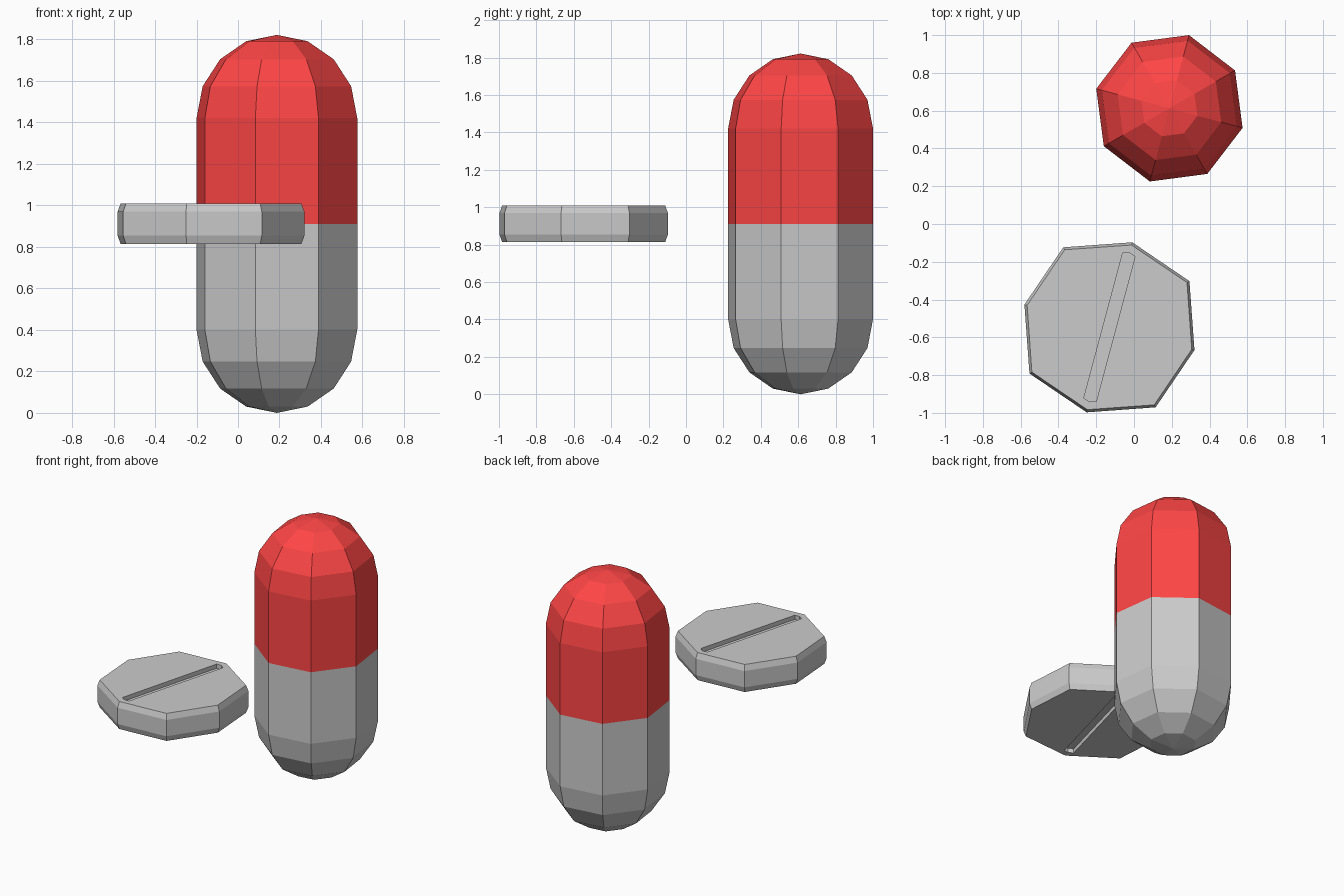
import bpy, bmesh
from math import sin, cos, radians

if "Cube" in bpy.data.objects:
    bpy.data.objects.remove(bpy.data.objects["Cube"])


def polygon(radii, n=8, start=30):
    """n-sided outline; radii repeat around the ring."""
    return [(radii[i % len(radii)] * cos(radians(start + 360 / n * i)),
             radii[i % len(radii)] * sin(radians(start + 360 / n * i))) for i in range(n)]


def skin(bm, rings, cap_start=True, cap_end=True):
    """Join equal-length rings (or single-point poles) with faces."""
    vs = [[bm.verts.new(p) for p in r] for r in rings]
    for a, b in zip(vs, vs[1:]):
        n = max(len(a), len(b))
        for i in range(n):
            j = (i + 1) % n
            if len(a) == 1:
                bm.faces.new((a[0], b[j], b[i]))
            elif len(b) == 1:
                bm.faces.new((a[i], a[j], b[0]))
            else:
                bm.faces.new((a[i], a[j], b[j], b[i]))
    if cap_start and len(vs[0]) > 2:
        bm.faces.new(vs[0][::-1])
    if cap_end and len(vs[-1]) > 2:
        bm.faces.new(vs[-1])


def finish(bm, name, loc):
    me = bpy.data.meshes.new(name)
    bm.to_mesh(me)
    bm.free()
    ob = bpy.data.objects.new(name, me)
    ob.location = loc
    bpy.context.collection.objects.link(ob)
    return ob


# Capsule: two domed eight-sided halves meeting at mid height
R, HALF = 0.401, 0.911


def capsule_half(name, sign):
    rings = [[(x, y, 0) for x, y in polygon([R])]]
    for k in range(4):
        a = radians(22.5 * k)
        z = sign * (HALF - R + R * sin(a))
        rings.append([(x, y, z) for x, y in polygon([R * cos(a)])])
    rings.append([(0, 0, sign * HALF)])
    if sign < 0:
        rings.reverse()
    bm = bmesh.new()
    skin(bm, rings, False, False)
    return finish(bm, name, (0.1875, 0.6125, HALF))


capsule_half("capsule_lower", -1)
upper = capsule_half("capsule_upper", 1)
red = bpy.data.materials.new("red_shell")
red.diffuse_color = (1.0, 0.06, 0.06, 1)
red.use_nodes = True
red.node_tree.nodes["Principled BSDF"].inputs["Base Color"].default_value = red.diffuse_color
upper.data.materials.append(red)

# Tablet: chamfered octagonal disc
TABLET_LOC, H = (-0.13, -0.547, 0.912), 0.098
bm = bmesh.new()
skin(bm, [[(x, y, z) for x, y in polygon([0.489 - inset, 0.466 - inset])]
          for z, inset in ((-H, 0.015), (-H + 0.04, 0), (H - 0.04, 0), (H, 0.015))])
tablet = finish(bm, "tablet", TABLET_LOC)

# Score grooves on both faces, with shallow pointed ends
u, v = (cos(radians(75)), sin(radians(75))), (-sin(radians(75)), cos(radians(75)))
outline = [(0.408, 0), (0.397, 0.034), (-0.397, 0.034),
           (-0.408, 0), (-0.397, -0.034), (0.397, -0.034)]
bm = bmesh.new()
for z0, z1 in ((H - 0.03, H + 0.05), (-H - 0.05, -H + 0.03)):
    skin(bm, [[(a * u[0] + b * v[0], a * u[1] + b * v[1], z) for a, b in outline]
              for z in (z0, z1)])
cutter = finish(bm, "groove_cutter", TABLET_LOC)
cutter.hide_render = True
mod = tablet.modifiers.new("grooves", "BOOLEAN")
mod.operation = "DIFFERENCE"
mod.solver = "EXACT"
mod.object = cutter
bpy.context.view_layer.objects.active = tablet
bpy.ops.object.modifier_apply(modifier=mod.name)
bpy.data.objects.remove(cutter)
